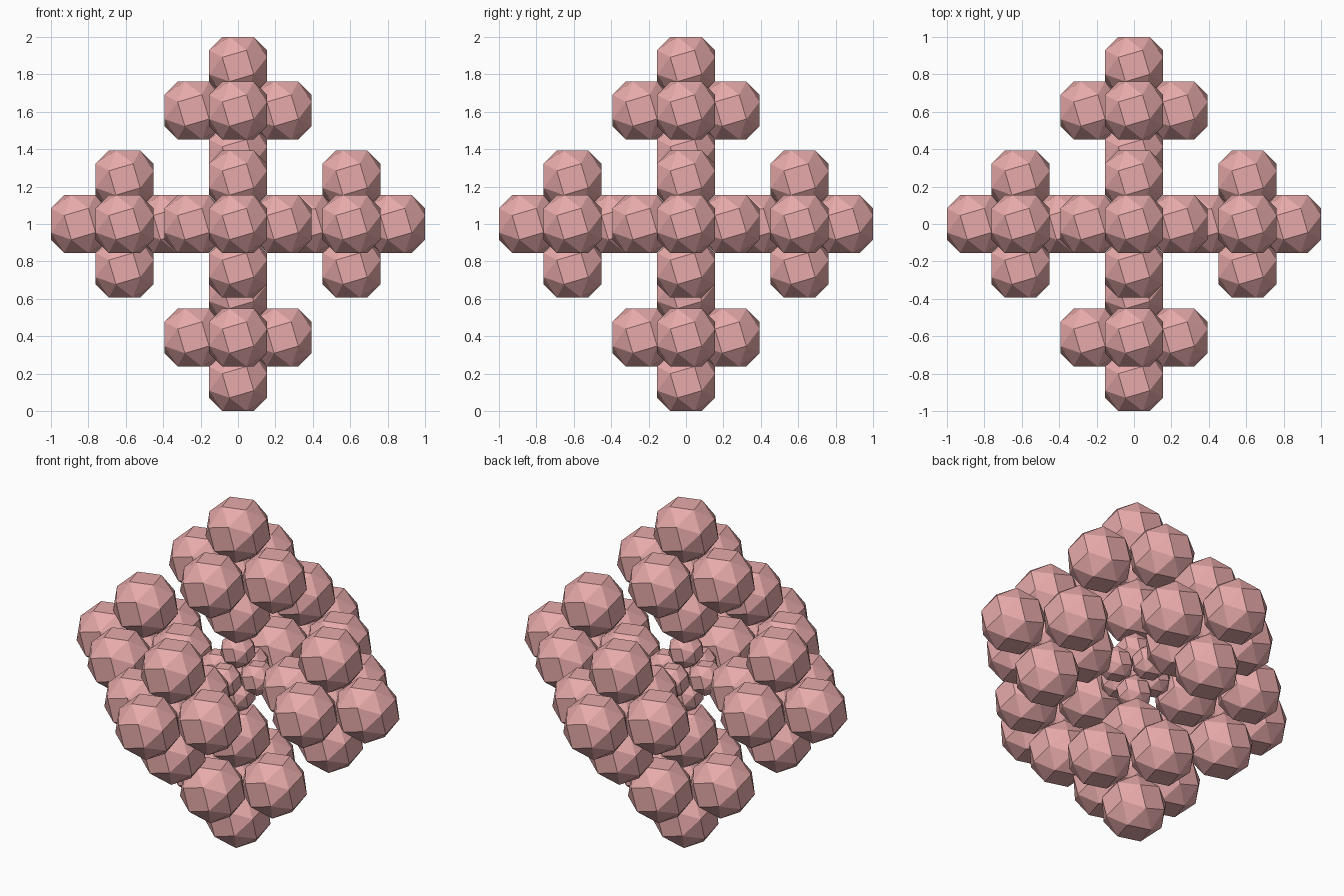
import bpy, bmesh
from itertools import product
from mathutils import Vector

if "Cube" in bpy.data.objects:
    bpy.data.objects.remove(bpy.data.objects["Cube"])

T = 1.839287            # tribonacci constant of the snub cube
R = 0.3931              # scale of the six outer copies
S = 1 - 2 * R           # scale of the small copy in the middle

pink = bpy.data.materials.new("pink")
pink.diffuse_color = (0.80, 0.40, 0.40, 1)
pink.use_nodes = True
pink.node_tree.nodes["Principled BSDF"].inputs["Base Color"].default_value = pink.diffuse_color


def snub_cube():
    """Snub cube whose square faces lie at distance 1 along each axis."""
    bm = bmesh.new()
    for signs in product((-1, 1), repeat=3):
        even = signs.count(1) % 2 == 0
        base = (1, 1 / T, T) if even else (1 / T, 1, T)
        for k in range(3):
            p = base[k:] + base[:k]
            bm.verts.new([s * c / T for s, c in zip(signs, p)])
    bmesh.ops.convex_hull(bm, input=bm.verts[:])
    # join the triangle pairs of the square faces
    bmesh.ops.dissolve_limit(bm, angle_limit=0.02, verts=bm.verts[:], edges=bm.edges[:])
    bmesh.ops.recalc_face_normals(bm, faces=bm.faces[:])
    mesh = bpy.data.meshes.new("snub_cube")
    bm.to_mesh(mesh)
    bm.free()
    mesh.materials.append(pink)
    return mesh


def copies(center, size):
    """Six copies along the axes plus a small one in the middle."""
    result = [("core", center, size * S)]
    for axis, name in enumerate("xyz"):
        for sign, side in ((-1, "minus"), (1, "plus")):
            offset = Vector((0, 0, 0))
            offset[axis] = sign * size * (1 - R)
            result.append((f"{side}_{name}", center + offset, size * R))
    return result


# two levels of the same arrangement, all sharing one mesh
mesh = snub_cube()
for cluster, c, size in copies(Vector((0, 0, 1)), 1):
    for part, p, radius in copies(c, size):
        ob = bpy.data.objects.new(f"cluster_{cluster}_ball_{part}", mesh)
        ob.location = p
        ob.scale = (radius,) * 3
        bpy.context.collection.objects.link(ob)
